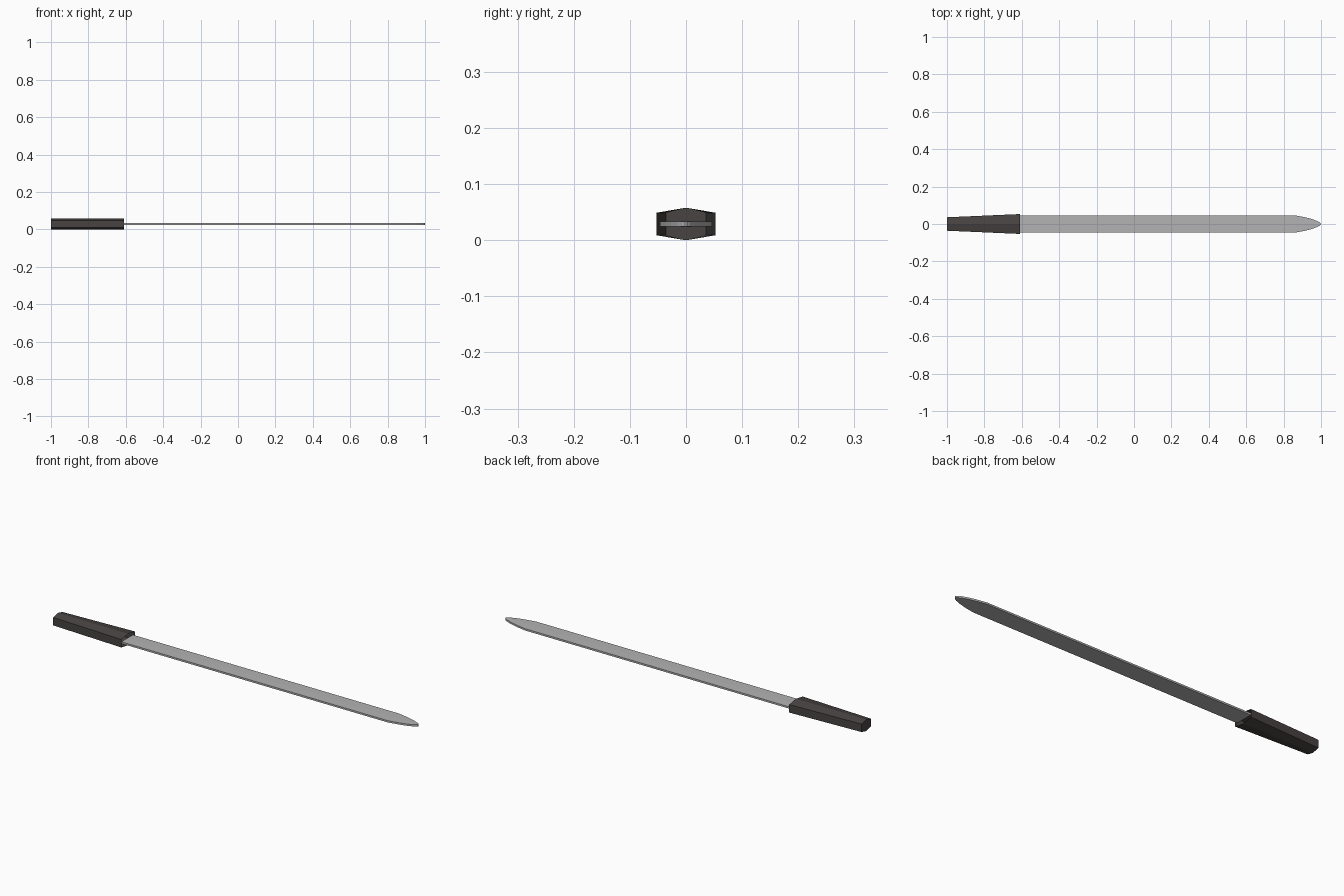
import bpy

if "Cube" in bpy.data.objects:
    bpy.data.objects.remove(bpy.data.objects["Cube"])


def material(name, colour):
    m = bpy.data.materials.new(name)
    m.diffuse_color = (*colour, 1)
    m.use_nodes = True
    m.node_tree.nodes["Principled BSDF"].inputs["Base Color"].default_value = m.diffuse_color
    return m


def loft(name, rings, mat, cap_start=True, cap_end=True):
    """Skin a list of equal-length rings, running along +x, into one object."""
    n = len(rings[0])
    verts = [p for ring in rings for p in ring]
    faces = []
    for r in range(len(rings) - 1):
        a, b = r * n, (r + 1) * n
        for i in range(n):
            j = (i + 1) % n
            faces.append((a + i, a + j, b + j, b + i))
    if cap_start:
        faces.append(tuple(reversed(range(n))))
    if cap_end:
        faces.append(tuple(range(len(verts) - n, len(verts))))
    me = bpy.data.meshes.new(name)
    me.from_pydata(verts, [], faces)
    me.materials.append(mat)
    ob = bpy.data.objects.new(name, me)
    bpy.context.collection.objects.link(ob)
    return ob


MID = 0.029  # height of the centre plane

steel = material("blade steel", (0.45, 0.45, 0.46))
dark = material("dark grip", (0.065, 0.057, 0.055))


# Grip: tapered six-sided sleeve, closed at the butt and open at the mouth
def grip_ring(x, w):
    section = [(w, -0.02), (w, 0.02), (0, 0.029), (-w, 0.02), (-w, -0.02), (0, -0.029)]
    return [(x, y, MID + z) for y, z in section]


loft("grip", [grip_ring(-1.0, 0.036), grip_ring(-0.61, 0.053)], dark, cap_end=False)


# Blade: flat bar with a faint centre line, narrowing to a rounded tip
def blade_ring(x, w):
    t, ridge = 0.0045, 0.005
    section = [(w, -t), (w, t), (0, ridge), (-w, t), (-w, -t), (0, -ridge)]
    return [(x, y, MID + z) for y, z in section]


outline = [(-0.615, 0.046), (0.86, 0.046), (0.91, 0.037), (0.95, 0.027),
           (0.98, 0.016), (0.995, 0.007), (1.0, 0.002)]
loft("blade", [blade_ring(x, w) for x, w in outline], steel)
